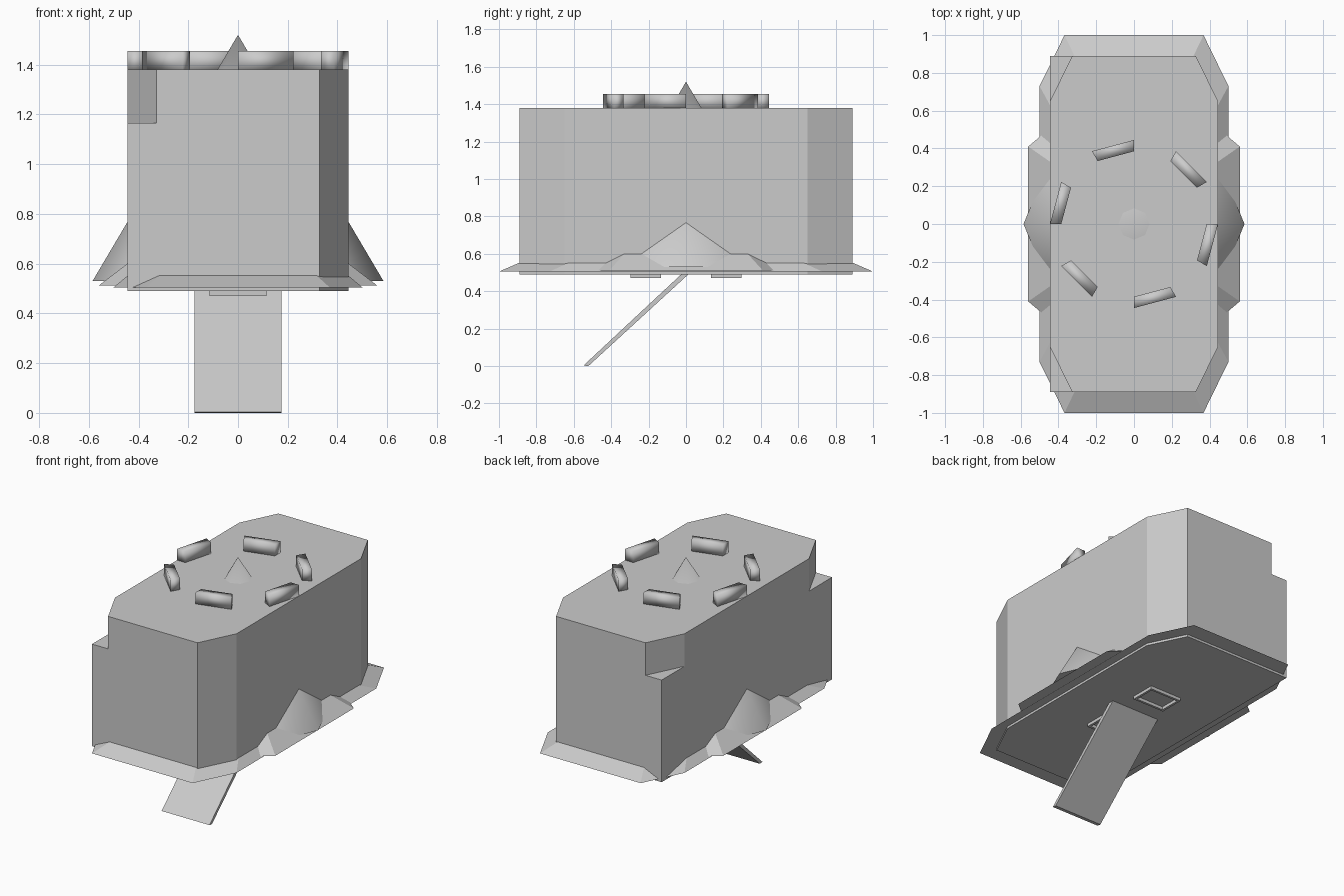
import bpy
import bmesh
from math import cos, sin, radians

cube = bpy.data.objects.get("Cube")
if cube:
    bpy.data.objects.remove(cube, do_unlink=True)

grey = bpy.data.materials.new("light_grey")
grey.use_nodes = True
grey.diffuse_color = (0.6, 0.6, 0.6, 1)
grey.node_tree.nodes["Principled BSDF"].inputs["Base Color"].default_value = (0.6, 0.6, 0.6, 1)


def loft(name, bottom, top, smooth=False):
    """Closed solid between two matching loops of 3D points."""
    bm = bmesh.new()
    low = [bm.verts.new(p) for p in bottom]
    high = [bm.verts.new(p) for p in top]
    bm.faces.new(low)
    bm.faces.new(high)
    n = len(low)
    for i in range(n):
        j = (i + 1) % n
        bm.faces.new((low[i], low[j], high[j], high[i]))
    bmesh.ops.recalc_face_normals(bm, faces=bm.faces)
    for face in bm.faces:
        face.smooth = smooth
    mesh = bpy.data.meshes.new(name)
    bm.to_mesh(mesh)
    bm.free()
    mesh.materials.append(grey)
    obj = bpy.data.objects.new(name, mesh)
    bpy.context.collection.objects.link(obj)
    return obj


def at(points, z):
    return [(x, y, z) for x, y in points]


def octagon(x_end, y_end, x_side, y_side):
    """Chamfered rectangle: end corners and side corners, mirrored twice."""
    half = [(x_side, -y_side), (x_side, y_side), (x_end, y_end)]
    half.insert(0, (x_end, -y_end))
    return half + [(-x, -y) for x, y in half]


# Main hull: its right-hand corners are chamfered for the full height,
# the other two only above a step
hull = octagon(0.327, 0.89, 0.445, 0.65)
stepped = hull[:4] + [(-0.445, 0.89), (-0.445, -0.89)]
loft("lower_hull", at(stepped, 0.49), at(stepped, 1.165))
loft("upper_hull", at(hull, 1.165), at(hull, 1.38))

# Sloping skirt and the wider side flares
loft("skirt", at(octagon(0.368, 1.0, 0.5, 0.73), 0.505),
     at(octagon(0.313, 0.885, 0.44, 0.62), 0.555))
loft("side_flares", at(octagon(0.3, 0.63, 0.56, 0.41), 0.512),
     at(octagon(0.2, 0.54, 0.445, 0.33), 0.6))

# Tall cone whose tip and sides show through the hull
bpy.ops.mesh.primitive_cone_add(vertices=8, radius1=0.585, radius2=0, depth=0.99,
                                location=(0, 0, 1.025))
cone = bpy.context.object
cone.name = "centre_cone"
cone.data.materials.append(grey)
bpy.ops.object.shade_smooth_by_angle(angle=radians(60))

# Broken ring of blocks on the roof
for i in range(6):
    a, b = radians(30 + 60 * i), radians(60 + 60 * i)
    ring = [(r * cos(t), r * sin(t)) for r, t in
            ((0.385, a), (0.445, a), (0.445, b), (0.385, b))]
    loft(f"roof_block_{i + 1}", at(ring, 1.375), at(ring, 1.455), smooth=True)

# Ramp sloping to the ground in front
ramp = [(-0.548, 0.003), (-0.522, 0), (0.02, 0.497), (-0.01, 0.505)]
loft("ramp", [(-0.175, y, z) for y, z in ramp], [(0.175, y, z) for y, z in ramp])

# Shallow open frames under the hull
for label, side in (("front", -1), ("back", 1)):
    mid = 0.215 * side
    for edge in (-1, 1):
        for part, cx, cy, sx, sy in (("rail", 0, mid + edge * 0.075, 0.23, 0.015),
                                     ("end", edge * 0.107, mid, 0.015, 0.135)):
            box = [(cx + sx / 2 * u, cy + sy / 2 * v)
                   for u, v in ((-1, -1), (1, -1), (1, 1), (-1, 1))]
            loft(f"{label}_frame_{part}", at(box, 0.47), at(box, 0.495))
